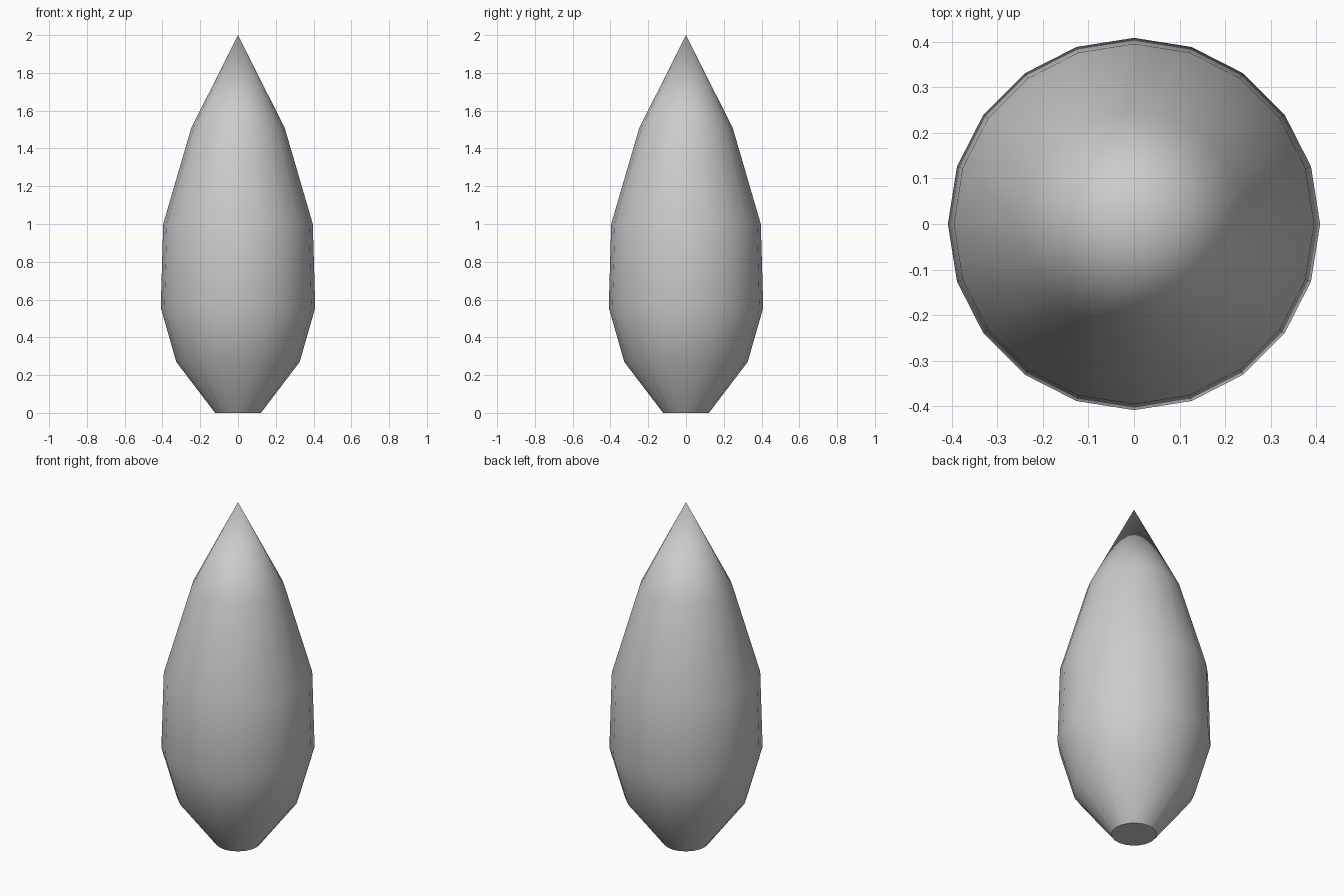
import bpy, bmesh, math

if "Cube" in bpy.data.objects:
    bpy.data.objects.remove(bpy.data.objects["Cube"])

SIDES = 20
TIP_Z = 2.0
# (radius, height) of each ring from the base upward
PROFILE = [(0.121, 0.0), (0.327, 0.27), (0.409, 0.557), (0.396, 1.0), (0.248, 1.507)]

bm = bmesh.new()

# Rings of the bud-shaped body
rings = []
for r, z in PROFILE:
    rings.append([bm.verts.new((r * math.cos(math.tau * i / SIDES),
                                r * math.sin(math.tau * i / SIDES), z))
                  for i in range(SIDES)])

# Side walls
for low, high in zip(rings, rings[1:]):
    for i in range(SIDES):
        j = (i + 1) % SIDES
        bm.faces.new((low[i], low[j], high[j], high[i]))

# Pointed tip and flat base
tip = bm.verts.new((0, 0, TIP_Z))
for i in range(SIDES):
    bm.faces.new((rings[-1][i], rings[-1][(i + 1) % SIDES], tip))
bm.faces.new(rings[0][::-1])

mesh = bpy.data.meshes.new("pointed_foliage")
bm.to_mesh(mesh)
bm.free()
body = bpy.data.objects.new("pointed_foliage", mesh)
bpy.context.collection.objects.link(body)

# Smooth sides, crisp base rim
bpy.context.view_layer.objects.active = body
body.select_set(True)
bpy.ops.object.shade_smooth_by_angle(angle=math.radians(40))
